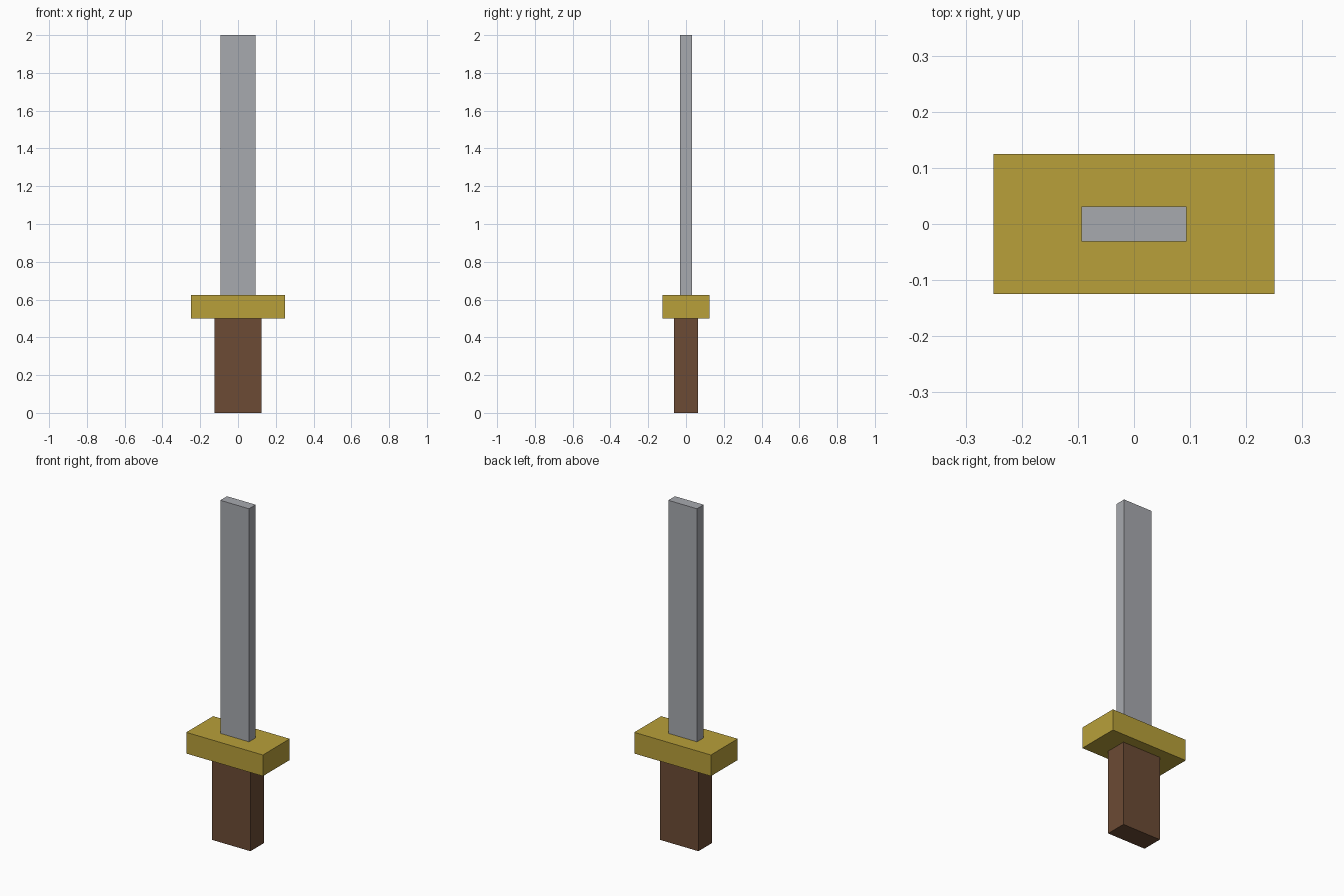
import bpy

# Remove the default cube
cube = bpy.data.objects.get("Cube")
if cube:
    bpy.data.objects.remove(cube, do_unlink=True)


def make_material(name, colour):
    mat = bpy.data.materials.new(name)
    mat.use_nodes = True
    mat.diffuse_color = (*colour, 1)
    mat.node_tree.nodes["Principled BSDF"].inputs["Base Color"].default_value = (*colour, 1)
    return mat


def make_box(name, width, depth, bottom, top, mat):
    """Flat-faced box centred on x and y, spanning bottom to top."""
    bpy.ops.mesh.primitive_cube_add(size=1, location=(0, 0, (bottom + top) / 2))
    obj = bpy.context.object
    obj.name = obj.data.name = name
    obj.scale = (width, depth, top - bottom)
    bpy.ops.object.transform_apply(location=False, rotation=False, scale=True)
    obj.data.materials.append(mat)
    return obj


wood = make_material("brown wood", (0.15, 0.07, 0.035))
gold = make_material("dull gold", (0.48, 0.35, 0.042))
steel = make_material("grey steel", (0.39, 0.40, 0.43))

# Grip, cross guard and blade stacked from the ground up
make_box("handle", 0.25, 0.125, 0, 0.5, wood)
make_box("guard", 0.5, 0.25, 0.5, 0.625, gold)
make_box("blade", 0.1875, 0.0625, 0.625, 2, steel)
